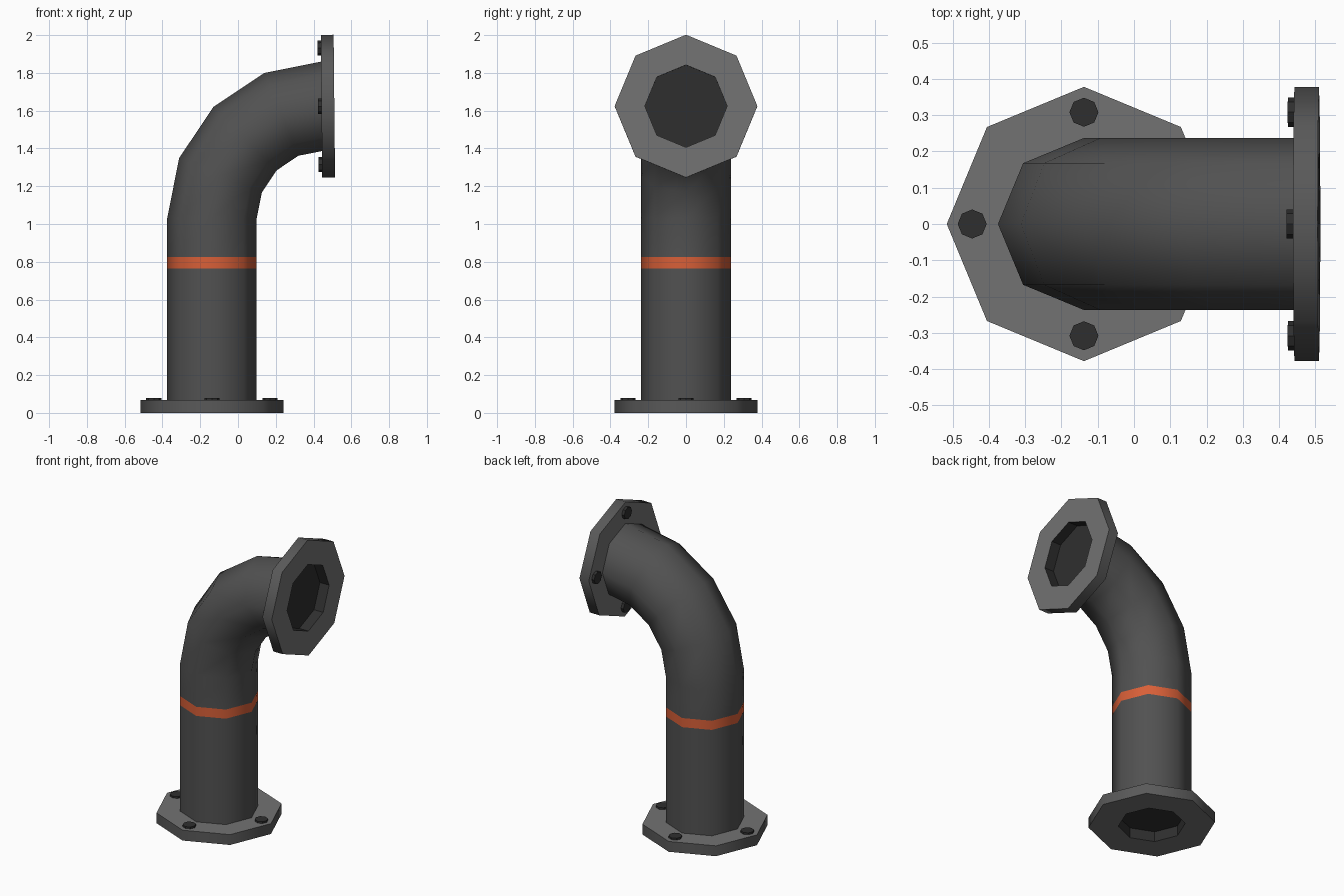
import bpy, bmesh, math
from mathutils import Matrix, Vector

if "Cube" in bpy.data.objects:
    bpy.data.objects.remove(bpy.data.objects["Cube"])

SIDES = 8
AXIS_X = -0.138      # centre line of the upright pipe


def material(name, rgb):
    m = bpy.data.materials.new(name)
    m.diffuse_color = (*rgb, 1)
    m.use_nodes = True
    m.node_tree.nodes["Principled BSDF"].inputs["Base Color"].default_value = m.diffuse_color
    return m


PIPE = material("dark grey", (0.083, 0.083, 0.083))
RIM = material("rim grey", (0.10, 0.10, 0.10))
PLATE = material("mid grey", (0.17, 0.17, 0.17))
DARK = material("near black", (0.028, 0.028, 0.028))
ORANGE = material("orange", (0.69, 0.115, 0.039))


def ring(bm, radius, matrix):
    """Octagon of vertices around the local z axis."""
    return [bm.verts.new(matrix @ Vector((radius * math.cos(a), radius * math.sin(a), 0)))
            for a in (math.tau * i / SIDES for i in range(SIDES))]


def bridge(bm, a, b, mat, smooth):
    for i in range(SIDES):
        j = (i + 1) % SIDES
        f = bm.faces.new((a[i], a[j], b[j], b[i]))
        f.material_index, f.smooth = mat, smooth


def finish(bm, name, mats, matrix=None):
    me = bpy.data.meshes.new(name)
    bm.to_mesh(me)
    bm.free()
    for m in mats:
        me.materials.append(m)
    ob = bpy.data.objects.new(name, me)
    if matrix:
        ob.matrix_world = matrix
    bpy.context.collection.objects.link(ob)
    return ob


# Pipe: straight riser with a painted band, then a four-step elbow
BEND_R, BEND_Z = 0.596, 1.03
frames = [(Vector((AXIS_X, 0, z)), 0) for z in (0.069, 0.765, 0.825)]
for k in range(5):
    a = math.radians(22.5 * k)
    frames.append((Vector((AXIS_X + BEND_R * (1 - math.cos(a)), 0,
                           BEND_Z + BEND_R * math.sin(a))), a))
bm = bmesh.new()
rings = [ring(bm, 0.237, Matrix.Translation(p) @ Matrix.Rotation(a, 4, 'Y'))
         for p, a in frames]
for k in range(len(rings) - 1):
    bridge(bm, rings[k], rings[k + 1], 1 if k == 1 else 0, True)
finish(bm, "pipe", [PIPE, ORANGE])


def flange(name, matrix, hole, bolt_height):
    """Octagonal plate, open face at local z = 0, bolts on the +z side."""
    t, outer = 0.068, 0.378
    bm = bmesh.new()
    profile = [(hole, t), (hole, 0), (outer, 0), (outer, t), (hole, t)]
    loops = [ring(bm, r, Matrix.Translation((0, 0, z))) for r, z in profile]
    for k, (mat, smooth) in enumerate([(2, False), (0, False), (1, True), (0, False)]):
        bridge(bm, loops[k], loops[k + 1], mat, smooth)
    bmesh.ops.remove_doubles(bm, verts=bm.verts, dist=1e-5)
    bmesh.ops.recalc_face_normals(bm, faces=bm.faces)
    # dark floor of the opening
    floor = bm.faces.new(list(reversed(ring(bm, hole, Matrix.Translation((0, 0, t - 0.001))))))
    floor.material_index = 2
    finish(bm, name, [PLATE, RIM, DARK], matrix)

    # four bolt heads
    bm = bmesh.new()
    for i in range(4):
        a = math.tau * i / 4
        c = Vector((0.308 * math.cos(a), 0.308 * math.sin(a), t - 0.01))
        low = ring(bm, 0.04, Matrix.Translation(c))
        high = ring(bm, 0.04, Matrix.Translation(c + Vector((0, 0, 0.01 + bolt_height))))
        bridge(bm, low, high, 0, False)
        bm.faces.new(high)
        bm.faces.new(list(reversed(low)))
    finish(bm, name + "_bolts", [DARK], matrix)


flange("base_flange", Matrix.Translation((AXIS_X, 0, 0)), 0.20, 0.012)
flange("outlet_flange",
       Matrix.Translation((0.510, 0, 1.624)) @ Matrix.Rotation(math.radians(-90.57), 4, 'Y'),
       0.218, 0.018)
